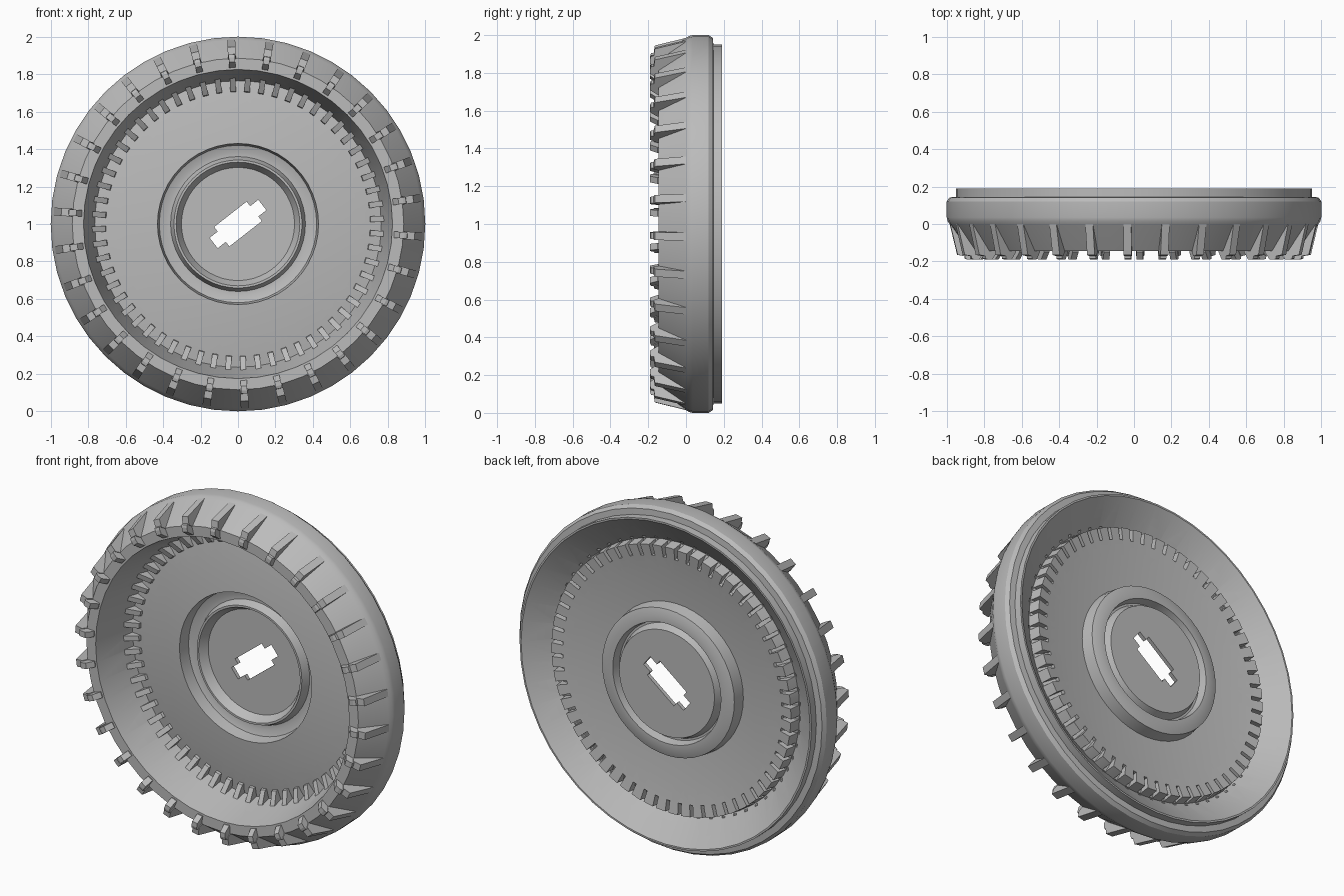
import bpy, bmesh, math

cube = bpy.data.objects.get("Cube")
if cube:
    bpy.data.objects.remove(cube, do_unlink=True)

grey = bpy.data.materials.new("plain grey")
grey.use_nodes = True
grey.diffuse_color = (0.5, 0.5, 0.5, 1)
grey.node_tree.nodes["Principled BSDF"].inputs["Base Color"].default_value = (0.5, 0.5, 0.5, 1)

PHASE = math.radians(92.1)


def polar(r, y, angle, side=0.0):
    """Point at radius r and depth y, shifted sideways along the tangent."""
    c, s = math.cos(angle), math.sin(angle)
    return (r * c - side * s, y, 1 + r * s + side * c)


def finish(bm, name):
    bmesh.ops.recalc_face_normals(bm, faces=bm.faces)
    mesh = bpy.data.meshes.new(name)
    bm.to_mesh(mesh)
    bm.free()
    mesh.materials.append(grey)
    ob = bpy.data.objects.new(name, mesh)
    bpy.context.collection.objects.link(ob)
    return ob


def lathe(name, profile, segments=48):
    """Closed solid turned about the y axis; ends of the profile lie on it."""
    bm = bmesh.new()
    rings = []
    for r, y in profile:
        if r == 0:
            rings.append([bm.verts.new(polar(0, y, 0))] * segments)
        else:
            rings.append([bm.verts.new(polar(r, y, math.tau * i / segments))
                          for i in range(segments)])
    for a, b in zip(rings, rings[1:]):
        for i in range(segments):
            j = (i + 1) % segments
            corners = list(dict.fromkeys((a[i], a[j], b[j], b[i])))
            bm.faces.new(corners)
    return finish(bm, name)


def bridge(bm, a, b):
    """Close two matching outlines into a prism."""
    bm.faces.new(a)
    bm.faces.new(b[::-1])
    for i in range(len(a)):
        j = (i + 1) % len(a)
        bm.faces.new((a[i], b[i], b[j], a[j]))


def radial_prisms(name, profile, count, width):
    """Ring of flat ribs, each a radial profile with sideways thickness."""
    bm = bmesh.new()
    for k in range(count):
        angle = PHASE + math.tau * k / count
        a, b = [[bm.verts.new(polar(r, y, angle, s)) for r, y in profile]
                for s in (-width / 2, width / 2)]
        bridge(bm, a, b)
    return finish(bm, name)


def cut(ob, cutter):
    mod = ob.modifiers.new("cut", 'BOOLEAN')
    mod.operation = 'DIFFERENCE'
    mod.solver = 'EXACT'
    mod.object = cutter
    bpy.context.view_layer.update()
    result = ob.evaluated_get(bpy.context.evaluated_depsgraph_get())
    mesh = bpy.data.meshes.new_from_object(result)
    ob.modifiers.clear()
    ob.data = mesh


# Dished wheel: hub with pressed ridge, domed floor, lip, rim, back groove, back of hub
hub_front = [(0, .155), (.302, .155), (.33, .105), (.342, .105), (.36, .152), (.385, .152),
             (.42, .14), (.43, .07)]
floor_front = [(.60, .085), (.765, .112), (.825, -.145)]
rim = [(.885, -.145), (.982, -.005), (.995, .015), (1, .035), (1, .12), (.985, .142),
       (.95, .145), (.95, .19), (.94, .19)]
floor_back = [(.79, .07), (.78, .138), (.60, .11), (.44, .095)]
hub_back = [(.43, .165), (.39, .178), (.352, .178), (.342, .13), (.33, .13), (.31, .178), (0, .178)]
wheel = lathe("wheel_dish", hub_front + floor_front + rim + floor_back + hub_back)

# Stepped slot through the hub
half = [(.165, -.035), (.165, .035), (.11, .035), (.11, .066),
        (-.11, .066), (-.11, .035)]
outline = half + [(-u, -v) for u, v in half]
tilt = math.radians(38)
bm = bmesh.new()
ends = [[bm.verts.new((u * math.cos(tilt) - v * math.sin(tilt), y,
                       1 + u * math.sin(tilt) + v * math.cos(tilt))) for u, v in outline]
        for y in (0.0, 0.4)]
bridge(bm, *ends)
slot_cutter = finish(bm, "slot_cutter")

# Small gussets in the inner corner, hollow from behind
gussets = radial_prisms("inner_gussets", [(.70, .12), (.708, .088), (.785, .045),
                                          (.775, .12)], 60, .03)
notches = radial_prisms("notch_cutter", [(.708, .17), (.715, .108), (.785, .075),
                                         (.805, .075), (.805, .17)], 60, .021)

# Fins on the outer cone, each with a narrower foot on the lip
radial_prisms("outer_fins", [(.985, 0), (.945, -.165), (.90, -.172), (.87, -.13)], 30, .042)
radial_prisms("fin_feet", [(.91, -.14), (.905, -.185), (.89, -.19), (.865, -.19), (.835, -.15),
                           (.835, -.14)], 30, .034)

cut(wheel, slot_cutter)
cut(wheel, notches)
cut(gussets, notches)
for cutter in (slot_cutter, notches):
    bpy.data.objects.remove(cutter, do_unlink=True)

# Smooth turned surfaces, sharp creases
bpy.ops.object.select_all(action='DESELECT')
wheel.select_set(True)
bpy.context.view_layer.objects.active = wheel
bpy.ops.object.shade_smooth_by_angle(angle=math.radians(20))
